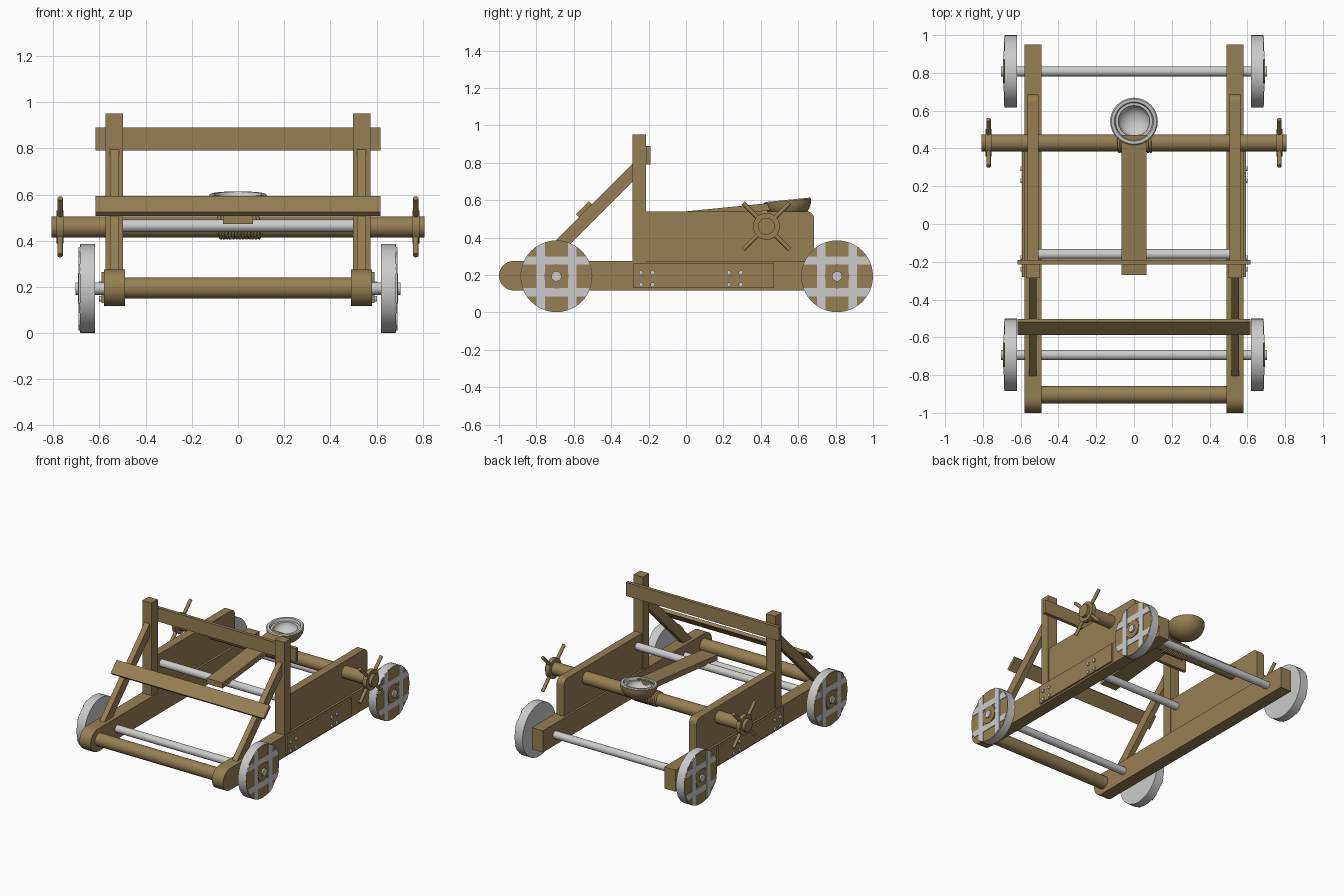
import bpy, bmesh
from math import sin, cos, pi, sqrt, radians, atan
from mathutils import Matrix, Vector

if "Cube" in bpy.data.objects:
    bpy.data.objects.remove(bpy.data.objects["Cube"])

wood = bpy.data.materials.new("wood")
wood.diffuse_color = (0.30, 0.215, 0.085, 1)
wood.use_nodes = True
wood.node_tree.nodes["Principled BSDF"].inputs["Base Color"].default_value = wood.diffuse_color
SIDES = ((1, "right"), (-1, "left"))


def finish(name, bm, mat=None, smooth=False):
    bmesh.ops.recalc_face_normals(bm, faces=bm.faces)
    mesh = bpy.data.meshes.new(name)
    bm.to_mesh(mesh)
    bm.free()
    ob = bpy.data.objects.new(name, mesh)
    bpy.context.collection.objects.link(ob)
    if mat:
        mesh.materials.append(mat)
    if smooth:
        bpy.ops.object.select_all(action='DESELECT')
        ob.select_set(True)
        bpy.context.view_layer.objects.active = ob
        bpy.ops.object.shade_smooth_by_angle(angle=radians(35))
    return ob


def slab(name, pts, x0, x1, mat=wood, smooth=False):
    """Side-view (y, z) profile extruded from x0 to x1."""
    bm = bmesh.new()
    face = bm.faces.new([bm.verts.new((x0, y, z)) for y, z in pts])
    ext = bmesh.ops.extrude_face_region(bm, geom=[face])
    verts = [v for v in ext["geom"] if isinstance(v, bmesh.types.BMVert)]
    bmesh.ops.translate(bm, verts=verts, vec=(x1 - x0, 0, 0))
    return finish(name, bm, mat, smooth)


def box(name, x0, x1, y0, y1, z0, z1, mat=wood):
    return slab(name, [(y0, z0), (y1, z0), (y1, z1), (y0, z1)], x0, x1, mat)


def rod(name, a, b, r, mat=None, n=32):
    """Cylinder from point a to point b."""
    a, b = Vector(a), Vector(b)
    bm = bmesh.new()
    m = Matrix.Translation((a + b) / 2) @ (b - a).to_track_quat('Z', 'Y').to_matrix().to_4x4()
    bmesh.ops.create_cone(bm, cap_ends=True, segments=n, radius1=r, radius2=r,
                          depth=(b - a).length, matrix=m)
    return finish(name, bm, mat, True)


def arc(cy, cz, r, a0, a1, n):
    return [(cy + r * cos(radians(a0 + (a1 - a0) * i / n)),
             cz + r * sin(radians(a0 + (a1 - a0) * i / n))) for i in range(n + 1)]


R, CZ = 0.192, 0.193          # wheel radius and axle height
WHEELS = ((-0.693, "front"), (0.808, "rear"))
DY, DZ = 0.43, 0.46           # winch drum centre

for s, side in SIDES:
    # chassis rail with rounded nose
    slab(f"{side}_rail", [(0.95, 0.117), (0.95, 0.275)] + arc(-0.921, 0.196, 0.079, 90, 270, 16),
         s * 0.49, s * 0.58, smooth=True)
    # tall side board with rounded rear corner
    slab(f"{side}_side_board", [(-0.22, 0.27), (0.685, 0.27)] + arc(0.645, 0.5, 0.04, 0, 90, 6)
         + [(-0.22, 0.54)], s * 0.505, s * 0.565)
    # outer plate and its bolts
    box(f"{side}_outer_plate", s * 0.575, s * 0.592, -0.28, 0.47, 0.13, 0.265)
    for i, y in enumerate((-0.24, -0.178, 0.23, 0.293)):
        for j, z in enumerate((0.148, 0.212)):
            rod(f"{side}_bolt_{i}_{j}", (s * 0.59, y, z), (s * 0.602, y, z), 0.012, n=12)
    # upright post and diagonal brace
    box(f"{side}_post", s * 0.498, s * 0.573, -0.285, -0.213, 0.27, 0.95)
    slab(f"{side}_brace", [(-0.81, 0.27), (-0.28, 0.80), (-0.28, 0.705), (-0.715, 0.27)],
         s * 0.515, s * 0.555)

    # wheels: grey body, wooden outer face, crossed straps, hub
    for wy, end in WHEELS:
        nm = f"{end}_{side}_wheel"
        rod(nm, (s * 0.62, wy, CZ), (s * 0.682, wy, CZ), R, n=40)
        rod(nm + "_face", (s * 0.675, wy, CZ), (s * 0.685, wy, CZ), R - 0.002, wood, 40)
        for k in (-1, 1):
            a, b = 0.062, 0.107
            la, lb = sqrt((R - .001) ** 2 - a * a), sqrt((R - .001) ** 2 - b * b)
            strap = [(-la, k * a), (la, k * a), (lb, k * b), (-lb, k * b)]
            slab(f"{nm}_strap_h{k}", [(wy + u, CZ + v) for u, v in strap], s * 0.68, s * 0.689, None)
            slab(f"{nm}_strap_v{k}", [(wy + v, CZ + u) for u, v in strap], s * 0.68, s * 0.690, None)
        rod(nm + "_hub", (s * 0.68, wy, CZ), (s * 0.693, wy, CZ), 0.065, wood)

    # winch handle: collar and four diagonal spokes
    rod(f"{side}_winch_collar", (s * 0.755, DY, DZ), (s * 0.785, DY, DZ), 0.072, wood)
    for k in range(4):
        a = pi / 4 + k * pi / 2
        rod(f"{side}_winch_spoke_{k}", (s * 0.77, DY + 0.03 * cos(a), DZ + 0.03 * sin(a)),
            (s * 0.77, DY + 0.175 * cos(a), DZ + 0.175 * sin(a)), 0.012, wood, 12)

# axles
for wy, end in WHEELS:
    rod(f"{end}_axle", (-0.703, wy, CZ), (0.703, wy, CZ), 0.027)

# cross members
rod("front_roller", (-0.5, -0.903, 0.195), (0.5, -0.903, 0.195), 0.046, wood)
rod("arm_pivot", (-0.51, -0.16, 0.465), (0.51, -0.16, 0.465), 0.027)
rod("winch_drum", (-0.807, DY, DZ), (0.807, DY, DZ), 0.045, wood)
box("upper_crossbar", -0.617, 0.617, -0.214, -0.19, 0.79, 0.89)
slab("lower_crossbar", [(-0.572, 0.508), (-0.502, 0.578), (-0.518, 0.594), (-0.588, 0.524)],
     -0.617, 0.617)

# rope coil wound on the drum
cu = bpy.data.curves.new("rope_coil", 'CURVE')
cu.dimensions = '3D'
cu.bevel_depth = 0.0075
cu.bevel_resolution = 1
cu.use_fill_caps = True
TURNS, STEPS = 13, 16
sp = cu.splines.new('POLY')
sp.points.add(TURNS * STEPS)
for i, p in enumerate(sp.points):
    a = 2 * pi * i / STEPS
    p.co = (-0.085 + 0.18 * i / (TURNS * STEPS), DY + 0.048 * cos(a), DZ + 0.048 * sin(a), 1)
cu.materials.append(wood)
bpy.context.collection.objects.link(bpy.data.objects.new("rope_coil", cu))

# throwing arm, rising gently to the rear
slab("throwing_arm", [(-0.27, 0.473), (0.47, 0.547), (0.47, 0.587), (-0.27, 0.513)], -0.065, 0.065)


def lathe(name, prof, mat):
    """(radius, height) profile spun round the tilted bowl axis."""
    bm = bmesh.new()
    vs = [bm.verts.new((r, 0, z)) for r, z in prof]
    edges = [bm.edges.new(e) for e in zip(vs, vs[1:])]
    bmesh.ops.spin(bm, geom=vs + edges, cent=(0, 0, 0), axis=(0, 0, 1), angle=2 * pi, steps=32)
    bmesh.ops.remove_doubles(bm, verts=bm.verts, dist=1e-5)
    bm.transform(Matrix.Translation((0, 0.543, 0.596)) @ Matrix.Rotation(atan(0.1), 4, 'X'))
    return finish(name, bm, mat, True)


# bowl: wooden shell with a grey rim and lining
outer = [(0.126 * cos(radians(t)), -0.11 * sin(radians(t))) for t in range(0, 91, 9)]
inner = [(0.083 * cos(radians(t)), -0.012 - 0.06 * sin(radians(t))) for t in range(0, 91, 10)]
lathe("bowl_shell", outer, wood)
lathe("bowl_lining", [(0.126, 0), (0.120, 0.006), (0.104, 0.006), (0.098, -0.012)] + inner, None)
